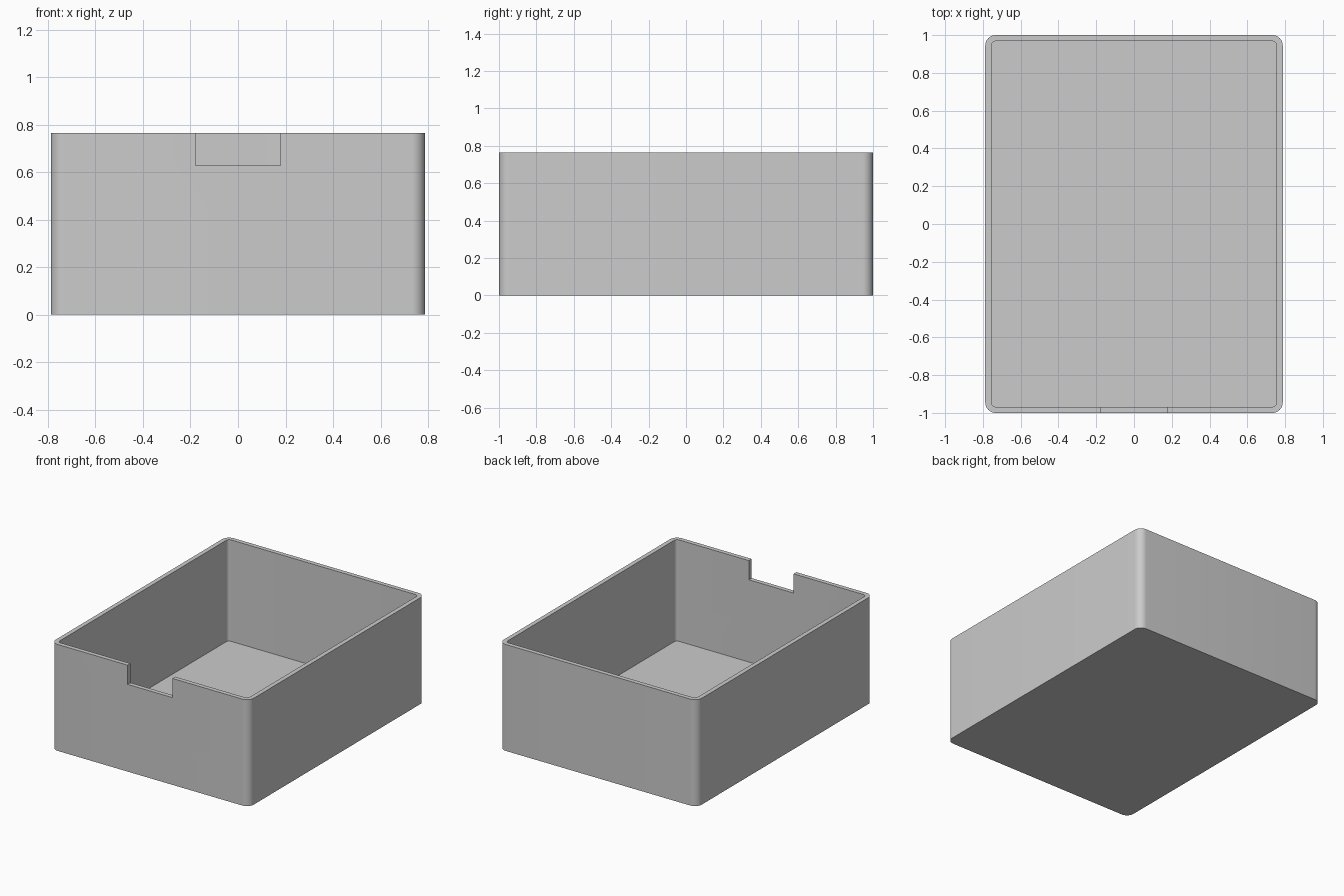
import bpy
import bmesh
import math

cube = bpy.data.objects.get("Cube")
if cube:
    bpy.data.objects.remove(cube, do_unlink=True)

WIDTH, DEPTH, HEIGHT = 1.575, 2.0, 0.765
WALL, FLOOR = 0.032, 0.036
RADIUS = 0.055
NOTCH_HALF, NOTCH_Z = 0.178, 0.627

grey = bpy.data.materials.new("Grey plastic")
grey.use_nodes = True
colour = (0.6, 0.6, 0.6, 1)
grey.diffuse_color = colour
grey.node_tree.nodes["Principled BSDF"].inputs["Base Color"].default_value = colour


def block(name, width, depth, z0, z1, radius=0, y=0):
    """Upright box whose vertical edges are rounded by the radius."""
    bm = bmesh.new()
    bmesh.ops.create_cube(bm, size=1)
    for v in bm.verts:
        v.co = (v.co.x * width, v.co.y * depth + y, z1 if v.co.z > 0 else z0)
    if radius:
        upright = [e for e in bm.edges
                   if abs(e.verts[0].co.z - e.verts[1].co.z) > 0.01]
        bmesh.ops.bevel(bm, geom=upright, offset=radius, segments=12,
                        profile=0.5, affect='EDGES')
    mesh = bpy.data.meshes.new(name)
    bm.to_mesh(mesh)
    bm.free()
    mesh.materials.append(grey)
    obj = bpy.data.objects.new(name, mesh)
    bpy.context.collection.objects.link(obj)
    return obj


# Outer shell, the hollow inside it, and the finger notch in the front wall
box = block("open_box", WIDTH, DEPTH, 0, HEIGHT, RADIUS)
hollow = block("hollow_cutter", WIDTH - 2 * WALL, DEPTH - 2 * WALL,
               FLOOR, HEIGHT + 0.2, RADIUS - WALL)
notch = block("notch_cutter", 2 * NOTCH_HALF, 0.2, NOTCH_Z, HEIGHT + 0.1,
              y=-DEPTH / 2)

bpy.context.view_layer.objects.active = box
box.select_set(True)
for cutter in (hollow, notch):
    mod = box.modifiers.new(cutter.name, 'BOOLEAN')
    mod.operation = 'DIFFERENCE'
    mod.solver = 'EXACT'
    mod.object = cutter
    bpy.ops.object.modifier_apply(modifier=mod.name)
    bpy.data.objects.remove(cutter, do_unlink=True)

# Smooth rounded corners, crisp rims
bpy.ops.object.shade_smooth_by_angle(angle=math.radians(30))
